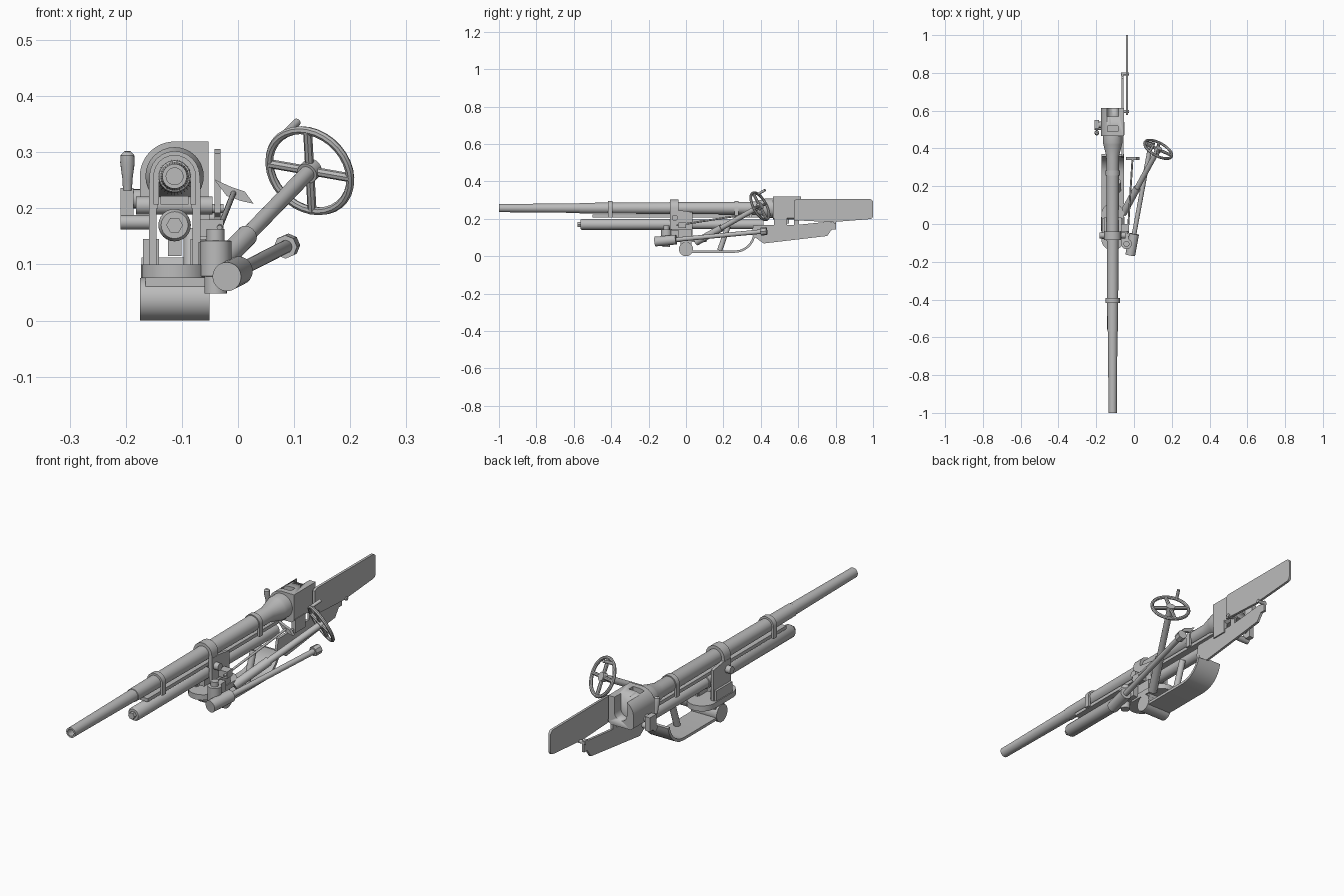
import bpy, bmesh, math
from mathutils import Vector

if "Cube" in bpy.data.objects:
    bpy.data.objects.remove(bpy.data.objects["Cube"])

steel = bpy.data.materials.new("grey steel")
steel.diffuse_color = (0.5, 0.5, 0.5, 1)
steel.use_nodes = True
steel.node_tree.nodes["Principled BSDF"].inputs["Base Color"].default_value = steel.diffuse_color
CX, BZ, RZ = -0.113, 0.257, 0.17   # gun centre line, barrel height, recoil height


def finish(bm, name, smooth=True):
    bmesh.ops.recalc_face_normals(bm, faces=bm.faces)
    me = bpy.data.meshes.new(name)
    bm.to_mesh(me)
    bm.free()
    ob = bpy.data.objects.new(name, me)
    bpy.context.collection.objects.link(ob)
    me.materials.append(steel)
    if smooth:
        bpy.ops.object.select_all(action='DESELECT')
        ob.select_set(True)
        bpy.context.view_layer.objects.active = ob
        bpy.ops.object.shade_smooth_by_angle(angle=math.radians(35))
    return ob


def box(name, x, y, z):
    bm = bmesh.new()
    bmesh.ops.create_cube(bm, size=1)
    for v in bm.verts:
        for i, r in enumerate((x, y, z)):
            v.co[i] = r[0] if v.co[i] < 0 else r[1]
    return finish(bm, name, False)


def turned(name, start, end, profile, n=24, loop=False):
    """Revolve (distance, radius) points around the line from start to end."""
    a, d = Vector(start), (Vector(end) - Vector(start)).normalized()
    q = d.to_track_quat('Z', 'Y')
    bm = bmesh.new()
    rings = [[bm.verts.new(a + q @ Vector((r * math.cos(2 * math.pi * i / n), r * math.sin(2 * math.pi * i / n), t)))
              for i in range(n)] for t, r in profile]
    pairs = list(zip(rings, rings[1:])) + ([(rings[-1], rings[0])] if loop else [])
    for p, s in pairs:
        for i in range(n):
            j = (i + 1) % n
            bm.faces.new((p[i], p[j], s[j], s[i]))
    if not loop:
        bm.faces.new(rings[0])
        bm.faces.new(rings[-1])
    return finish(bm, name)


def rod(name, a, b, r, n=20):
    L = (Vector(b) - Vector(a)).length
    return turned(name, a, b, [(0, r), (L, r)], n)


def slab(name, pts, lo, hi, axis):
    """Extrude a 2D outline along x (y,z points), y (x,z points) or z (x,y points)."""
    def place(p, t):
        c = list(p)
        c.insert(axis, t)
        return c
    bm = bmesh.new()
    f = bm.faces.new([bm.verts.new(place(p, lo)) for p in pts])
    up = bmesh.ops.extrude_face_region(bm, geom=[f])
    for v in up['geom']:
        if isinstance(v, bmesh.types.BMVert):
            v.co[axis] = hi
    return finish(bm, name)


def arc(cx, cy, r, a0, a1, n=12):
    return [(cx + r * math.cos(math.radians(a0 + (a1 - a0) * i / n)),
             cy + r * math.sin(math.radians(a0 + (a1 - a0) * i / n))) for i in range(n + 1)]


def cut(ob, cutter):
    m = ob.modifiers.new("cut", 'BOOLEAN')
    m.operation, m.object, m.solver = 'DIFFERENCE', cutter, 'EXACT'
    cutter.hide_render = True
    cutter.hide_set(True)


def arch(name, r_out, r_in, foot, y0, y1):
    """Inverted U strap around the barrel with straight legs."""
    pts = arc(CX, BZ, r_out, 0, 180) + [(CX - r_out, foot), (CX - r_in, foot)]
    pts += arc(CX, BZ, r_in, 180, 0) + [(CX + r_in, foot), (CX + r_out, foot)]
    return slab(name, pts, y0, y1, 1)


# barrel with open bore and flared breech end
turned("barrel", (CX, -1, BZ), (CX, 1, BZ),
       [(0.12, 0.015), (0, 0.015), (0, 0.022), (0.04, 0.022), (0.43, 0.0255), (0.431, 0.028),
        (0.7, 0.030), (1.36, 0.034), (1.42, 0.049), (1.43, 0.052), (1.47, 0.052)], 32)

# breech block: rounded on the left, square on the right
breech = slab("breech_block", arc(CX, BZ, 0.062, 90, 180) + [(-0.175, 0.205), (-0.16, 0.195),
              (-0.066, 0.195), (-0.053, 0.205), (-0.053, 0.319)], 0.465, 0.615, 1)
cut(breech, slab("rear_opening_cutter", arc(CX, BZ - 0.005, 0.03, 180, 360) + [(-0.083, 0.35), (-0.143, 0.35)],
                 0.57, 0.65, 1))
cut(breech, box("top_slot_cutter", (-0.14, -0.086), (0.49, 0.52), (0.29, 0.35)))

# breech crank on the left
rod("breech_shaft", (-0.187, 0.525, 0.217), (-0.06, 0.525, 0.217), 0.017)
box("crank_arm", (-0.209, -0.186), (0.505, 0.55), (0.175, 0.236))
rod("crank_lower_pin", (-0.209, 0.51, 0.175), (-0.15, 0.51, 0.175), 0.013)
turned("crank_handle", (-0.197, 0.49, 0.232), (-0.197, 0.48, 0.302),
       [(0, 0.008), (0.02, 0.009), (0.05, 0.013), (0.064, 0.012), (0.07, 0.006)], 16)

# recoil cylinder, end nut and slide rail
turned("recoil_cylinder", (CX, -0.565, RZ), (CX, 1, RZ),
       [(0, 0.024), (0.008, 0.029), (0.6, 0.029), (0.601, 0.025), (0.98, 0.025)])
rod("recoil_nut", (CX, -0.58, RZ), (CX, -0.56, RZ), 0.015, 6)
box("slide_rail", (-0.138, -0.088), (-0.5, 0.46), (0.207, 0.222))

# straps around barrel, and cradle yoke
for n, y in (("front_strap", -0.405), ("rear_strap", 0.27)):
    arch(n, 0.038, 0.028, 0.207, y - 0.012, y + 0.012)
arch("yoke_arch", 0.045, 0.03, 0.20, -0.085, -0.04)
rod("trunnion", (-0.182, -0.06, 0.205), (-0.045, -0.06, 0.205), 0.016)
for n, s in (("left_yoke_plate", -1), ("right_yoke_plate", 1)):
    xs = sorted((CX + s * 0.032, CX + s * 0.046))
    slab(n, [(-0.085, 0.1), (0.035, 0.1), (0.035, 0.235), (-0.03, 0.245), (-0.085, 0.245)], xs[0], xs[1], 0)
    xs = sorted((CX + s * 0.028, CX + s * 0.056))
    box(n + "_foot", xs, (-0.08, 0.03), (0.1, 0.145))
box("recoil_clamp", (CX - 0.012, CX + 0.012), (-0.09, 0.0), (0.115, 0.15))

# pivot base with rounded ends and hinge drum
slab("base_plate", arc(CX, 0.05, 0.06, 0, 180) + arc(CX, -0.08, 0.06, 180, 360), 0.076, 0.1, 2)
rod("hinge_drum", (-0.175, 0, 0.038), (-0.051, 0, 0.038), 0.038, 32)
box("pivot_block", (-0.165, -0.06), (-0.03, 0.03), (0.045, 0.09))

# curved sheet running back and up from the drum
outer = [(0.0, 0.018), (0.26, 0.018)] + arc(0.26, 0.13, 0.112, -75, -10, 8)
inner = [(0.0, 0.030), (0.26, 0.030)] + arc(0.26, 0.13, 0.100, -75, -10, 8)
slab("curved_sheet", outer + inner[::-1], -0.172, -0.054, 0)
rod("sheet_strut", (CX + 0.03, 0.18, 0.03), (CX + 0.03, 0.225, 0.16), 0.014)

# elevating gear: upright housing, tilted drum, long rod with hex nut
turned("gear_housing", (-0.04, -0.105, 0.048), (-0.04, -0.105, 1),
       [(0, 0.02), (0.03, 0.02), (0.031, 0.028), (0.094, 0.028), (0.095, 0.016), (0.115, 0.016)])
box("housing_bracket", (-0.07, -0.03), (-0.1, -0.04), (0.085, 0.14))
A, B = Vector((-0.02, -0.165, 0.078)), Vector((0.088, 0.42, 0.133))
D = (B - A).normalized()
rod("gear_drum", A, A + D * 0.115, 0.026)
rod("control_rod", A + D * 0.1, B, 0.012)
rod("rod_nut", B - D * 0.02, B + D * 0.012, 0.021, 8)

# handwheel on its slanted shaft
H = Vector((0.128, 0.395, 0.267))
N = Vector((0.43, 0.79, 0.43)).normalized()
S = Vector((-0.058, 0.055, 0.075))
rod("wheel_shaft", S, H, 0.014)
rod("wheel_shaft_sleeve", S, S.lerp(H, 0.4), 0.019)
rod("wheel_hub", H - N * 0.012, H + N * 0.01, 0.019)
turned("wheel_rim", H, H + N, [(0.0075 * math.sin(k * math.pi / 4), 0.080 + 0.0075 * math.cos(k * math.pi / 4))
                               for k in range(8)], 32, True)
U = N.cross(Vector((0, 0, 1))).normalized()
V = U.cross(N)
for k in range(4):
    t = math.radians(80 + 90 * k)
    rod("wheel_spoke", H, H + (U * math.cos(t) + V * math.sin(t)) * 0.08, 0.008, 8)
G = H + (V * 0.9 - U * 0.42) * 0.08
rod("wheel_grip", G, G + N * 0.05, 0.007, 12)

# padded rest on thin rod
rod("rest_rod", (-0.033, -0.05, 0.165), (-0.008, 0.345, 0.227), 0.005, 12)
slab("shoulder_rest", [(-0.043, 0.252), (-0.012, 0.238), (0.012, 0.23), (0.028, 0.208),
                       (0.006, 0.213), (-0.02, 0.222)], 0.34, 0.354, 1)
box("rest_bracket", (-0.07, -0.026), (-0.04, 0.0), (0.15, 0.18))

# guard plates beside the breech and their spacer pins
c = 0.018
slab("upper_guard_plate", arc(1 - c, 0.305 - c, c, 90, 0, 4) + arc(1 - c, 0.198 + c, c, 0, -80, 4)
     + [(0.78, 0.182), (0.578, 0.192), (0.578, 0.298), (0.592, 0.306)], -0.042, -0.031, 0)
slab("lower_guard_plate", [(0.36, 0.165), (0.60, 0.168), (0.77, 0.185), (0.786, 0.175), (0.785, 0.15),
                           (0.755, 0.108), (0.415, 0.068), (0.35, 0.115)], -0.067, -0.056, 0)
for y, z in ((0.595, 0.2), (0.795, 0.183)):
    rod("guard_pin", (-0.07, y, z), (-0.026, y, z), 0.008, 12)
    box("guard_link", (-0.067, -0.056), (y - 0.018, y + 0.008), (z - 0.04, z + 0.008))
box("guard_mount", (-0.068, -0.05), (0.47, 0.54), (0.15, 0.21))
